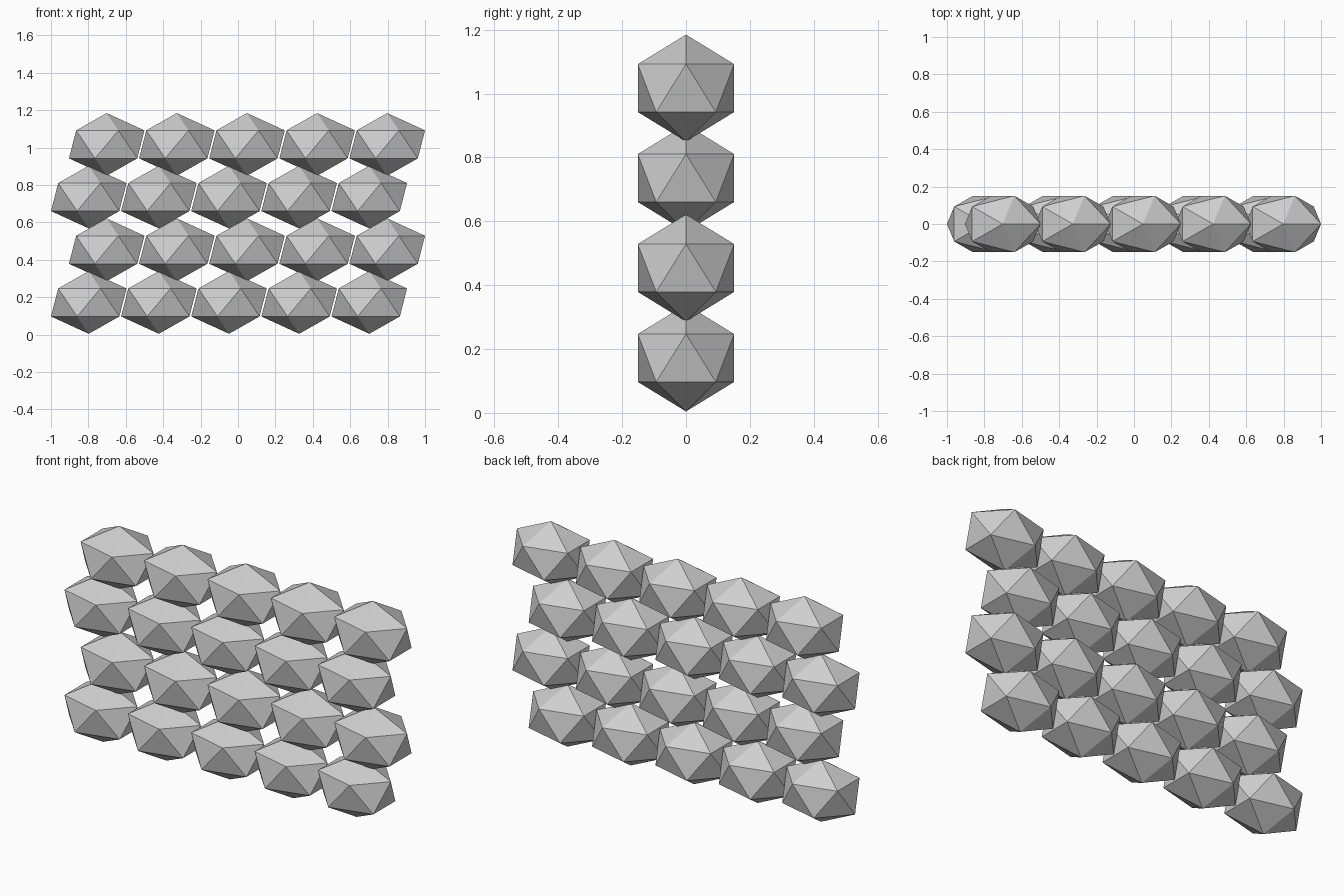
import bpy
import bmesh
from mathutils import Matrix

cube = bpy.data.objects.get("Cube")
if cube:
    bpy.data.objects.remove(cube, do_unlink=True)

# Single grey stone colour
GREY = (0.62, 0.62, 0.62, 1.0)
stone = bpy.data.materials.new("stone_grey")
stone.use_nodes = True
stone.diffuse_color = GREY
stone.node_tree.nodes["Principled BSDF"].inputs["Base Color"].default_value = GREY

# Layout of the staggered wall
COLUMNS, ROWS = 5, 4
RADII = (0.2258, 0.1775, 0.1675)
STEP_X, STEP_Z = 0.375, 0.2817
BASE_Z = 0.172
STAGGER = 0.048

# Shared flat-shaded, stretched icosahedron
bm = bmesh.new()
bmesh.ops.create_icosphere(bm, subdivisions=1, radius=1.0,
                           matrix=Matrix.Diagonal((*RADII, 1.0)))
stone_mesh = bpy.data.meshes.new("stone")
bm.to_mesh(stone_mesh)
bm.free()
stone_mesh.materials.append(stone)

# Rows of stones, alternately shifted sideways
for row in range(ROWS):
    shift = STAGGER if row % 2 else -STAGGER
    for col in range(COLUMNS):
        block = bpy.data.objects.new(f"stone_row{row + 1}_col{col + 1}", stone_mesh)
        block.location = ((col - (COLUMNS - 1) / 2) * STEP_X + shift, 0,
                          BASE_Z + row * STEP_Z)
        bpy.context.collection.objects.link(block)
